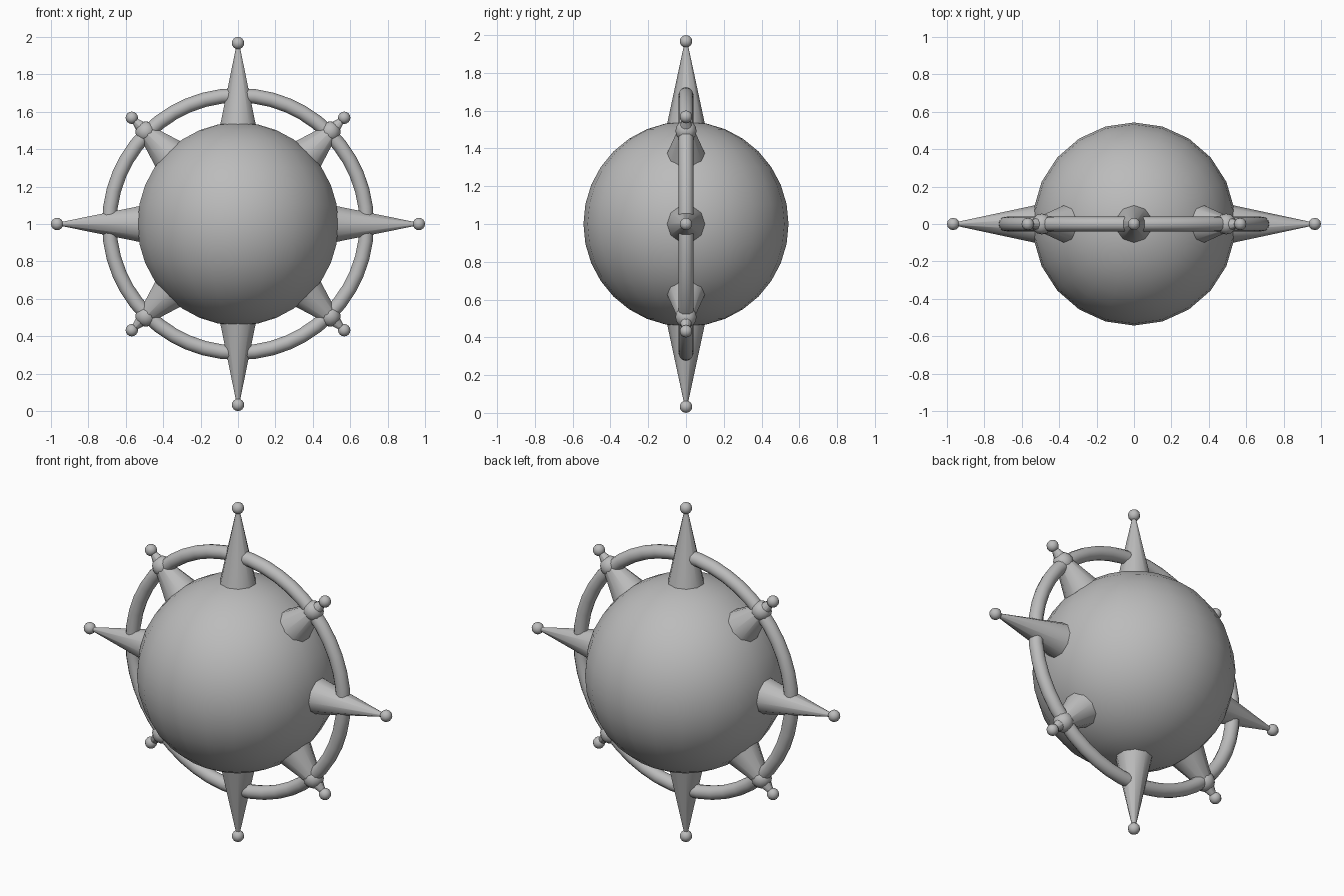
import bpy, math
from mathutils import Matrix, Vector

if "Cube" in bpy.data.objects:
    bpy.data.objects.remove(bpy.data.objects["Cube"])

grey = bpy.data.materials.new("plain grey")
grey.diffuse_color = (0.5, 0.5, 0.5, 1)
grey.use_nodes = True
grey.node_tree.nodes["Principled BSDF"].inputs["Base Color"].default_value = grey.diffuse_color
C = Vector((0, 0, 1))


def finish(name):
    ob = bpy.context.object
    ob.name = name
    ob.data.materials.append(grey)
    bpy.ops.object.shade_smooth_by_angle(angle=math.radians(50))
    return ob


def ball(name, radius, loc, seg, rings):
    bpy.ops.mesh.primitive_uv_sphere_add(segments=seg, ring_count=rings,
                                         radius=radius, location=loc)
    return finish(name)


def spike(name, angle, r1, r2, start, end):
    # tapered spike pointing outwards in the xz plane
    d = Vector((math.sin(angle), 0, math.cos(angle)))
    bpy.ops.mesh.primitive_cone_add(vertices=10, radius1=r1, radius2=r2, depth=end - start,
                                    location=C + d * (start + end) / 2,
                                    rotation=(0, angle, 0))
    finish(name)
    return d


# central globe
ball("globe", 0.543, C, 22, 16)

# upright ring around the globe
bpy.ops.mesh.primitive_torus_add(major_segments=48, minor_segments=12, major_radius=0.688,
                                 minor_radius=0.039, location=C,
                                 rotation=(math.pi / 2, 0, 0))
finish("ring")

# four long spikes alternate with four short ones
for i in range(8):
    a = i * math.pi / 4
    if i % 2 == 0:
        d = spike(f"long_spike_{i}", a, 0.1, 0.008, 0.53, 0.96)
        ball(f"tip_ball_{i}", 0.033, C + d * 0.967, 12, 8)
    else:
        d = spike(f"short_spike_{i}", a, 0.1, 0.012, 0.53, 0.80)
        ball(f"ring_knob_{i}", 0.056, C + d * 0.697, 12, 8)
        ball(f"tip_ball_{i}", 0.033, C + d * 0.803, 12, 8)
